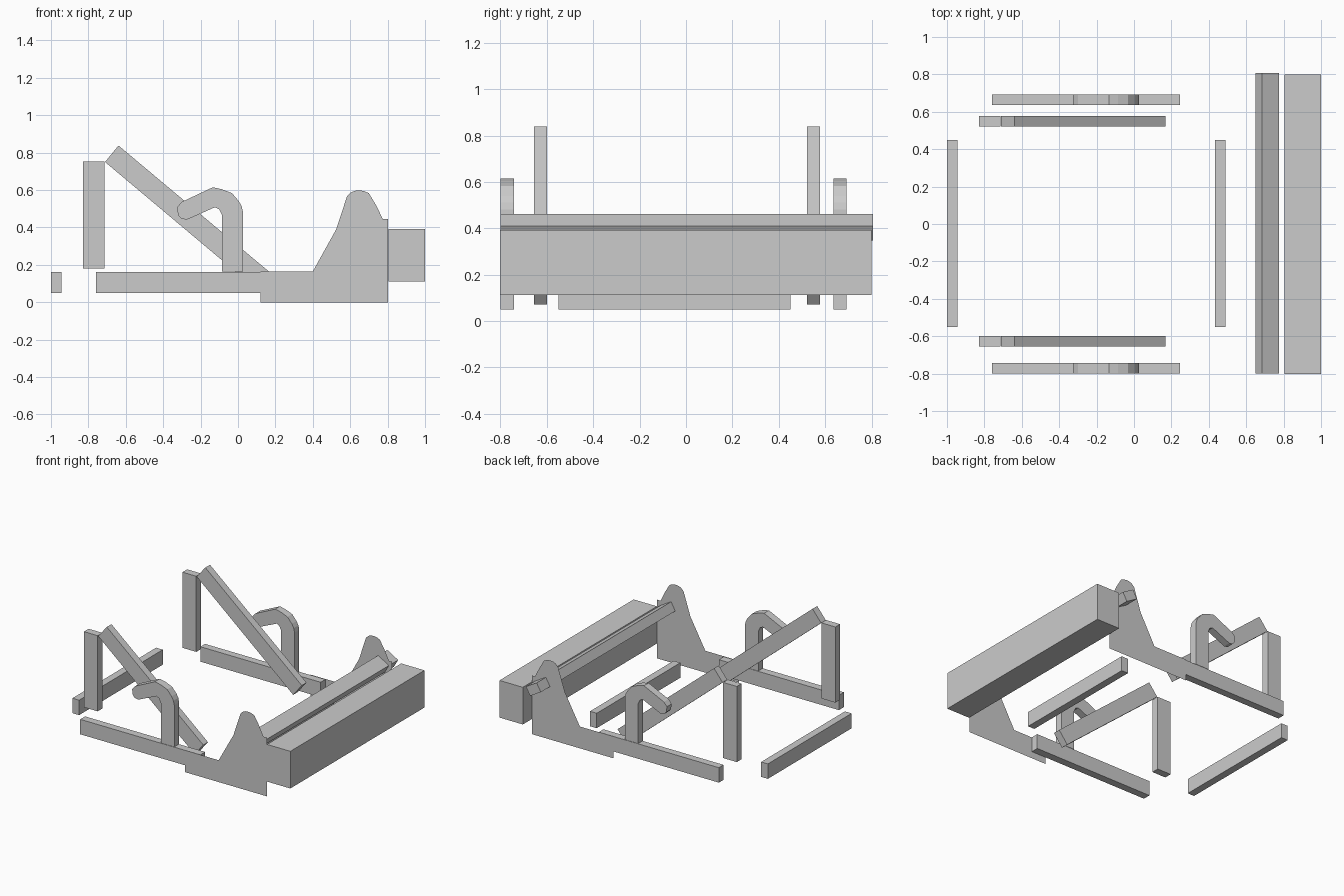
import bpy

if "Cube" in bpy.data.objects:
    bpy.data.objects.remove(bpy.data.objects["Cube"])


def prism(name, profile, y0, y1):
    """Extrude an (x, z) outline from y0 to y1; a flat sheet if y0 == y1."""
    n = len(profile)
    verts = [(x, y0, z) for x, z in profile]
    faces = [list(range(n))]
    if y1 != y0:
        verts += [(x, y1, z) for x, z in profile]
        faces.append(list(range(2 * n - 1, n - 1, -1)))
        faces += [[i, i + n, (i + 1) % n + n, (i + 1) % n] for i in range(n)]
    # outlines run anticlockwise seen from the front
    mesh = bpy.data.meshes.new(name)
    mesh.from_pydata(verts, [], faces)
    mesh.update()
    obj = bpy.data.objects.new(name, mesh)
    bpy.context.collection.objects.link(obj)
    return obj


def rect(x0, x1, z0, z1):
    return [(x0, z0), (x1, z0), (x1, z1), (x0, z1)]


# Outlines seen from the front
hook = [(-.085, .165), (.027, .165), (.027, .48), (.02, .512), (.005, .54),
        (-.032, .583), (-.085, .604), (-.134, .615), (-.30, .537),
        (-.326, .508), (-.32, .465), (-.302, .446), (-.273, .442),
        (-.123, .508), (-.10, .497), (-.085, .465)]
brace = [(-.711, .75), (.096, .072), (.168, .162), (-.639, .838)]
plate = [(.12, 0), (.803, 0), (.803, .444), (.775, .444), (.738, .519),
         (.70, .583), (.675, .594), (.652, .598), (.625, .596), (.605, .588),
         (.583, .567), (.525, .39), (.40, .165), (.12, .165)]

# Left and right side frames
for side, rail, post, sheet in (("front", (-.80, -.742), (-.655, -.599), -.803),
                                ("back", (.637, .693), (.522, .578), .696)):
    prism(side + "_side_rail", rect(-.76, .245, .05, .163), *rail)
    prism(side + "_hook", hook, *rail)
    prism(side + "_post", rect(-.83, -.715, .18, .752), *post)
    prism(side + "_brace", brace, *post)
    prism(side + "_side_plate", plate, sheet, sheet)

# Cross bars, tilted bar and end block
prism("left_cross_bar", rect(-1, -.944, .05, .163), -.55, .45)
prism("inner_cross_bar", rect(.432, .488, .05, .163), -.55, .45)
prism("tilted_bar", [(.65, .40), (.74, .348), (.775, .409), (.685, .461)], -.80, .806)
prism("end_block", rect(.805, 1, .112, .393), -.803, .80)
